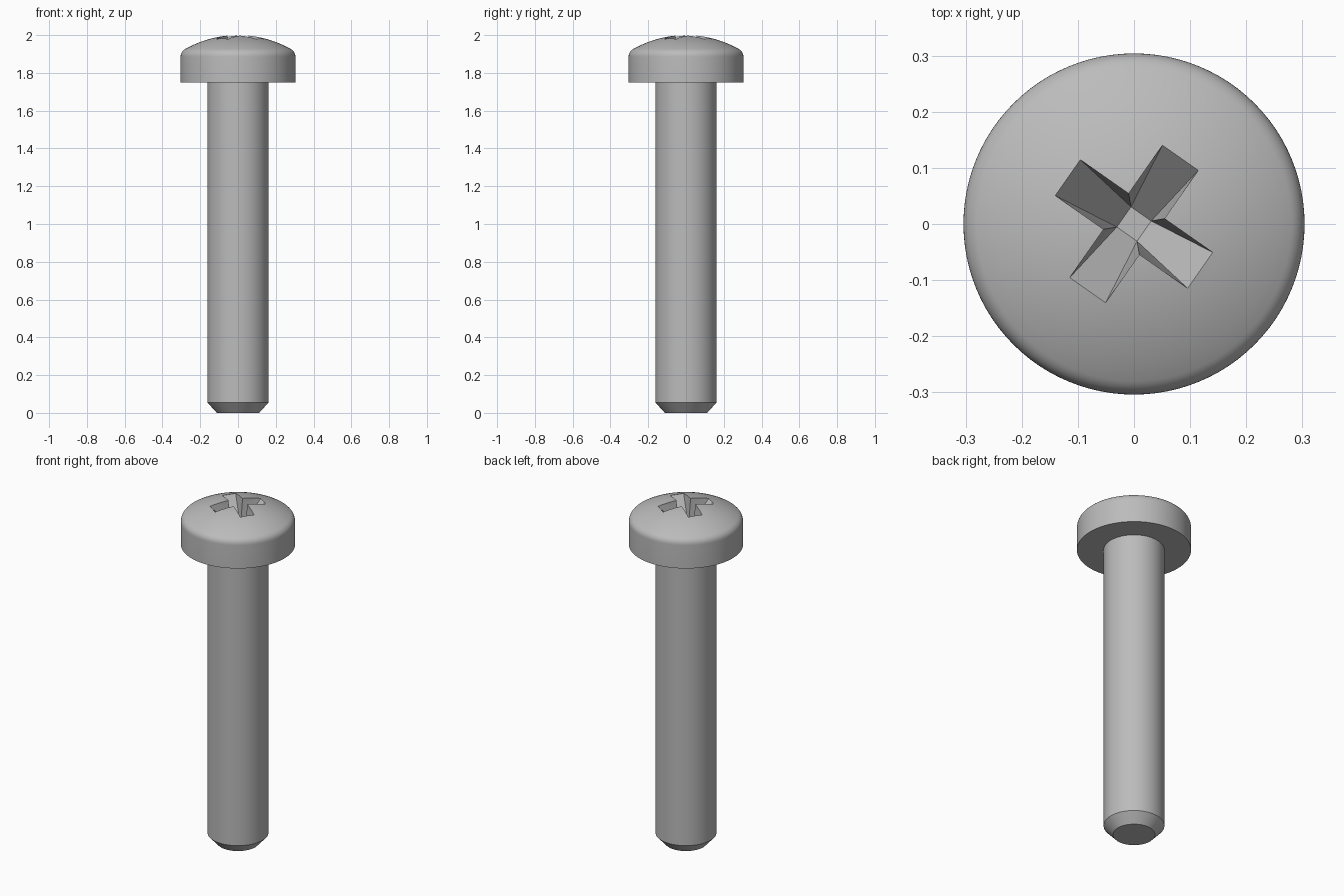
import bpy
import bmesh
from math import sqrt, radians, tau
from mathutils import Matrix, Vector

cube = bpy.data.objects.get("Cube")
if cube:
    bpy.data.objects.remove(cube, do_unlink=True)

SEGMENTS = 96

steel = bpy.data.materials.new("grey_steel")
steel.use_nodes = True
colour = (0.5, 0.5, 0.5, 1)
steel.diffuse_color = colour
steel.node_tree.nodes["Principled BSDF"].inputs["Base Color"].default_value = colour


def make_object(name, bm):
    bmesh.ops.recalc_face_normals(bm, faces=bm.faces)
    mesh = bpy.data.meshes.new(name)
    bm.to_mesh(mesh)
    bm.free()
    mesh.materials.append(steel)
    obj = bpy.data.objects.new(name, mesh)
    bpy.context.collection.objects.link(obj)
    return obj


def lathe(name, profile):
    bm = bmesh.new()
    verts = [bm.verts.new((r, 0, z)) for r, z in profile]
    edges = [bm.edges.new(pair) for pair in zip(verts, verts[1:])]
    bmesh.ops.spin(bm, geom=verts + edges, cent=(0, 0, 0), axis=(0, 0, 1),
                   angle=tau, steps=SEGMENTS, use_merge=True)
    bmesh.ops.remove_doubles(bm, verts=bm.verts, dist=0.00001)
    return make_object(name, bm)


# Shank with chamfered tip, then the flat underside of the head
profile = [(0, 0), (0.112, 0), (0.162, 0.055), (0.162, 1.75), (0.304, 1.75)]

# Rounded shoulder of the head
start, corner, end = Vector((0.304, 1.885)), Vector((0.304, 1.912)), Vector((0.28, 1.926))
for i in range(9):
    t = i / 8
    profile.append(tuple(start * (1 - t) ** 2 + corner * 2 * t * (1 - t) + end * t ** 2))

# Shallow spherical crown
rise = 2 - end.y
radius = (end.x ** 2 + rise ** 2) / (2 * rise)
for i in range(1, 13):
    r = end.x * (1 - i / 12)
    profile.append((r, 2 - radius + sqrt(radius ** 2 - r ** 2)))

screw = lathe("pan_head_screw", profile)

# Cross recess: a cross-shaped mouth tapering to a small square floor
ARM, HALF, FLOOR = 0.144, 0.039, 0.022
RIM_Z, FLOOR_Z = 1.98, 1.84
bm = bmesh.new()
top, rim, floor = [], [], []
for k in range(4):
    turn = Matrix.Rotation(radians(55 + 90 * k), 3, 'Z')
    for x, y in ((ARM, -HALF), (ARM, HALF), (HALF, HALF)):
        rim.append(bm.verts.new(turn @ Vector((x, y, RIM_Z))))
        top.append(bm.verts.new(turn @ Vector((x, y, 2.1))))
    floor.append(bm.verts.new(turn @ Vector((FLOOR, FLOOR, FLOOR_Z))))
bm.faces.new(top)
bm.faces.new(floor)
for i in range(12):
    j = (i + 1) % 12
    bm.faces.new((rim[i], rim[j], top[j], top[i]))
for k in range(4):
    a, b, c = rim[3 * k:3 * k + 3]
    following = rim[(3 * k + 3) % 12]
    bm.faces.new((a, b, floor[k], floor[k - 1]))
    bm.faces.new((b, c, floor[k]))
    bm.faces.new((c, following, floor[k]))
cutter = make_object("recess_cutter", bm)
cutter.hide_render = True

# Cut the recess and smooth the turned surfaces
bpy.ops.object.select_all(action='DESELECT')
screw.select_set(True)
bpy.context.view_layer.objects.active = screw
cut = screw.modifiers.new("drive_recess", 'BOOLEAN')
cut.operation = 'DIFFERENCE'
cut.solver = 'EXACT'
cut.object = cutter
bpy.ops.object.modifier_apply(modifier=cut.name)
bpy.data.objects.remove(cutter, do_unlink=True)
bpy.ops.object.shade_smooth_by_angle(angle=radians(25))
